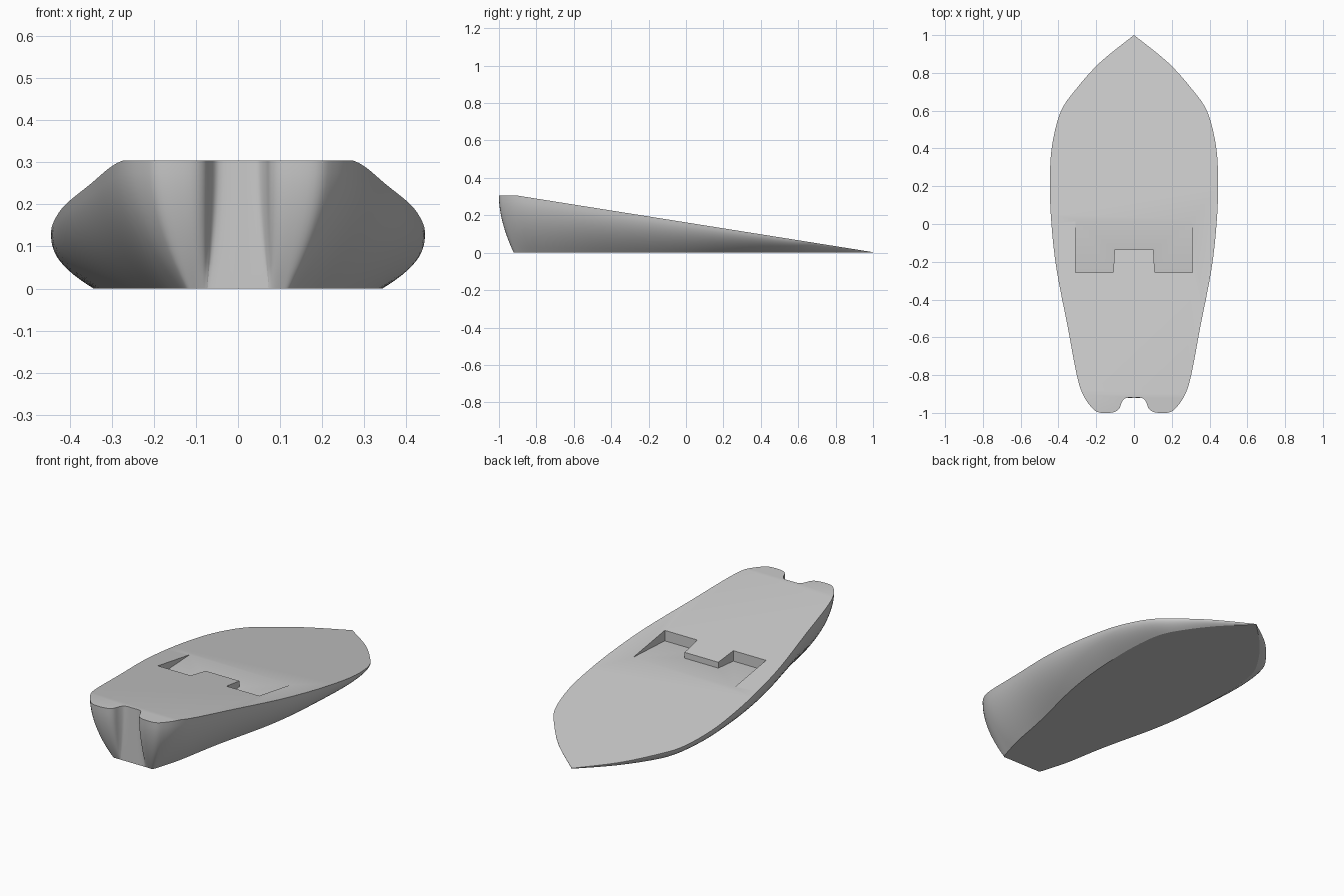
import bpy, bmesh

if "Cube" in bpy.data.objects:
    bpy.data.objects.remove(bpy.data.objects["Cube"])

grey = bpy.data.materials.new("plain grey")
grey.use_nodes = True
grey.diffuse_color = (0.6, 0.6, 0.6, 1)
grey.node_tree.nodes["Principled BSDF"].inputs["Base Color"].default_value = (0.6, 0.6, 0.6, 1)

DECK_START = -0.9      # the stern cap behind this is level
STEPS = 4              # smoothing steps between outline points
LAYERS = 10            # wall rings from bottom to deck

# Half outline from stern centre to bow: deck x, deck y, bottom x, bottom y
OUTLINE = [
    (0, -.92, 0, -.92), (.045, -.922, .065, -.92), (.065, -.945, .075, -.92),
    (.08, -.98, .085, -.92), (.115, -.998, .1, -.92), (.185, -.998, .117, -.92),
    (.225, -.97, .128, -.905), (.272, -.9, .145, -.85), (.305, -.79, .175, -.74),
    (.35, -.55, .22, -.5), (.41, -.24, .292, -.2), (.437, 0, .325, 0),
    (.445, .2, .34, .2), (.436, .4, .342, .4), (.39, .59, .32, .58),
    (.31, .71, .262, .7), (.18, .855, .15, .85), (0, 1, 0, 1),
]


def deck_height(y):
    return 0.003 + 0.159 * (1 - max(y, DECK_START))


def smooth_curve(points):
    """Pass a smooth curve through the points."""
    result = []
    for i in range(len(points) - 1):
        a, b, c, d = (points[max(0, min(len(points) - 1, i + k))] for k in (-1, 0, 1, 2))
        for s in range(STEPS):
            u = s / STEPS
            result.append([q + u / 2 * (r - p + u * (2 * p - 5 * q + 4 * r - w
                           + u * (3 * (q - r) + w - p))) for p, q, r, w in zip(a, b, c, d)])
    return result + [list(points[-1])]


def make_object(name, bm):
    bmesh.ops.recalc_face_normals(bm, faces=bm.faces)
    mesh = bpy.data.meshes.new(name)
    bm.to_mesh(mesh)
    bm.free()
    mesh.materials.append(grey)
    obj = bpy.data.objects.new(name, mesh)
    bpy.context.collection.objects.link(obj)
    return obj


# Hull: flared wall between the bottom outline and the sloping deck
half = smooth_curve(OUTLINE)
last = len(half) - 1
loop = [(p, 1) for p in half] + [(p, -1) for p in half[-2:0:-1]]
count = len(loop)
bm = bmesh.new()
rings = []
for layer in range(LAYERS + 1):
    t = layer / LAYERS
    flare = 1 - (1 - t) ** 1.8
    rings.append([bm.verts.new((side * (xb + (xt - xb) * flare), yb + (yt - yb) * flare,
                                deck_height(yt) * t))
                  for (xt, yt, xb, yb), side in loop])
for low, high in zip(rings, rings[1:]):
    for i in range(count):
        j = (i + 1) % count
        bm.faces.new((low[i], low[j], high[j], high[i]))
bm.faces.new(rings[0][::-1])

# Deck and level stern cap meet along one straight crease
crease = [p[1] for p in OUTLINE].index(DECK_START) * STEPS
top = rings[-1]
bm.faces.new(top[crease:count - crease + 1])
bm.faces.new(top[count - crease:] + top[:crease + 1])
hull = make_object("hull", bm)

# Pocket: U-shaped recess whose floor runs out to the deck
right_plan = [(.31, .08), (.31, -.257), (.11, -.257), (.103, -.135)]
plan = right_plan + [(-x, y) for x, y in reversed(right_plan)]
run_out, back, back_floor = 0.02, -.257, .145
slope = (back_floor - deck_height(run_out)) / (back - run_out)
bm = bmesh.new()
floor = [bm.verts.new((x, y, back_floor + slope * (y - back))) for x, y in plan]
lid = [bm.verts.new((x, y, .4)) for x, y in plan]
bm.faces.new(floor)
bm.faces.new(lid)
for i in range(len(plan)):
    j = (i + 1) % len(plan)
    bm.faces.new((floor[i], floor[j], lid[j], lid[i]))
cutter = make_object("pocket_cutter", bm)
cutter.hide_render = True

cut = hull.modifiers.new("pocket", 'BOOLEAN')
cut.operation = 'DIFFERENCE'
cut.solver = 'EXACT'
cut.object = cutter
bpy.context.view_layer.objects.active = hull
hull.select_set(True)
bpy.ops.object.modifier_apply(modifier=cut.name)
bpy.data.objects.remove(cutter)

bpy.ops.object.shade_smooth_by_angle(angle=0.42)
